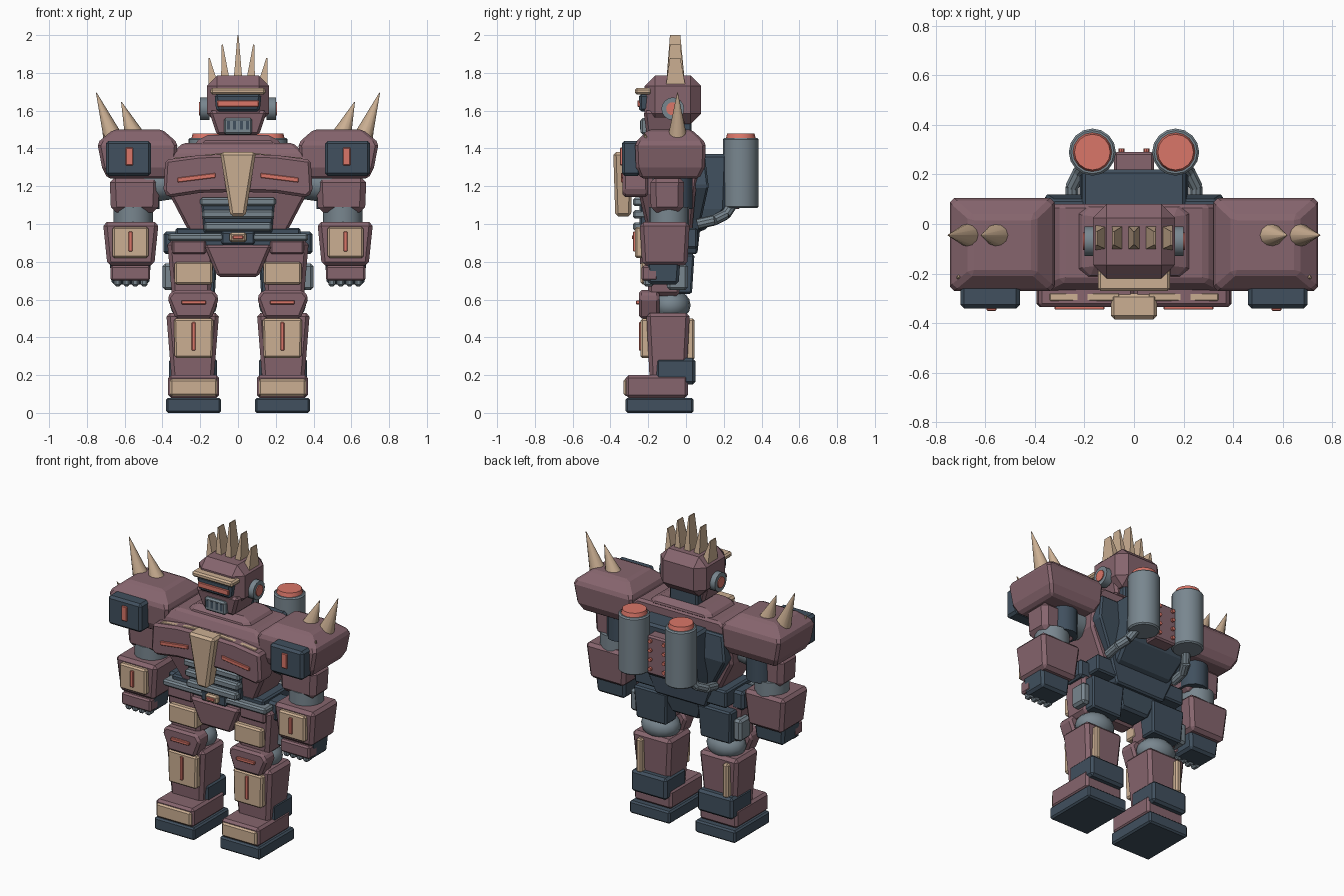
import bpy
import bmesh
import math
from mathutils import Vector

if "Cube" in bpy.data.objects:
    bpy.data.objects.remove(bpy.data.objects["Cube"], do_unlink=True)


def material(name, red, green, blue):
    mat = bpy.data.materials.new(name)
    mat.use_nodes = True
    mat.diffuse_color = (red, green, blue, 1)
    mat.node_tree.nodes["Principled BSDF"].inputs["Base Color"].default_value = (red, green, blue, 1)
    return mat


mauve = material("mauve armour", 0.24, 0.13, 0.155)
slate = material("dark slate", 0.052, 0.08, 0.112)
grey = material("steel grey", 0.19, 0.24, 0.275)
tan = material("tan trim", 0.6, 0.43, 0.29)
red = material("coral red", 0.7, 0.18, 0.14)


def finish(name, mat, bm, bevel=0.0, both=False, smooth=False):
    """Turn a bmesh into an object, chamfered and mirrored if asked."""
    bmesh.ops.recalc_face_normals(bm, faces=bm.faces)
    mesh = bpy.data.meshes.new(name)
    bm.to_mesh(mesh)
    bm.free()
    mesh.materials.append(mat)
    if smooth:
        for poly in mesh.polygons:
            poly.use_smooth = True
        mesh.set_sharp_from_angle(angle=math.radians(35))
    obj = bpy.data.objects.new(name, mesh)
    bpy.context.collection.objects.link(obj)
    if bevel:
        mod = obj.modifiers.new("chamfer", "BEVEL")
        mod.width = bevel
        mod.segments = 1
        mod.limit_method = "ANGLE"
    if both:
        obj.modifiers.new("mirror", "MIRROR")
    return obj


def skin(bm, rings):
    """Join rings of equal length and cap both ends."""
    rings = [[bm.verts.new(p) for p in ring] for ring in rings]
    count = len(rings[0])
    for low, high in zip(rings, rings[1:]):
        for i in range(count):
            j = (i + 1) % count
            bm.faces.new((low[i], low[j], high[j], high[i]))
    bm.faces.new(rings[0])
    bm.faces.new(rings[-1])


def loft(name, mat, levels, bevel=0.01, both=False):
    """Stack of rectangles, each (z, x range, y range)."""
    bm = bmesh.new()
    skin(bm, [[(x[0], y[0], z), (x[1], y[0], z), (x[1], y[1], z), (x[0], y[1], z)]
              for z, x, y in levels])
    return finish(name, mat, bm, bevel, both)


def scaled(span, factor):
    mid, half = (span[0] + span[1]) / 2, (span[1] - span[0]) / 2
    return (mid - half * factor, mid + half * factor)


def box(name, mat, x, y, z, bottom=(1, 1), bevel=0.01, both=False):
    """Box whose lower face may be scaled in x and y."""
    x = x if isinstance(x, tuple) else (-x, x)
    low = (z[0], scaled(x, bottom[0]), scaled(y, bottom[1]))
    return loft(name, mat, [low, (z[1], x, y)], bevel, both)


def plate(name, mat, outline, y, bevel=0.008, both=False):
    """Outline of (x, z) points extruded in y."""
    bm = bmesh.new()
    skin(bm, [[(px, depth, pz) for px, pz in outline] for depth in y])
    return finish(name, mat, bm, bevel, both)


def rod(name, mat, start, end, r1, r2=None, both=False, sides=16, bevel=0.0):
    """Cylinder or cone between two points."""
    start, end = Vector(start), Vector(end)
    axis = end - start
    bm = bmesh.new()
    bmesh.ops.create_cone(bm, cap_ends=True, segments=sides, radius1=r1,
                          radius2=r1 if r2 is None else r2, depth=axis.length)
    bm.transform(axis.to_track_quat("Z", "Y").to_matrix().to_4x4())
    bmesh.ops.translate(bm, verts=bm.verts, vec=(start + end) / 2)
    return finish(name, mat, bm, bevel, both, smooth=True)


def ball(name, mat, centre, size, both=True):
    bm = bmesh.new()
    bmesh.ops.create_uvsphere(bm, u_segments=16, v_segments=8, radius=1)
    bmesh.ops.scale(bm, verts=bm.verts, vec=size)
    bmesh.ops.translate(bm, verts=bm.verts, vec=centre)
    return finish(name, mat, bm, both=both, smooth=True)


# Feet and shins
box("foot_sole", slate, x=(0.09, 0.38), y=(-0.32, 0.04), z=(0, 0.08), both=True)
box("foot_upper", mauve, x=(0.1, 0.37), y=(-0.32, 0.01), z=(0.08, 0.2), bevel=0.015, both=True)
box("toe_plate", tan, x=(0.11, 0.36), y=(-0.33, -0.3), z=(0.09, 0.18), both=True)
box("shin", mauve, x=(0.1, 0.38), y=(-0.21, 0.02), z=(0.18, 0.53), bottom=(0.8, 0.85), bevel=0.02, both=True)
box("shin_plate", tan, x=(0.13, 0.34), y=(-0.24, -0.15), z=(0.29, 0.5), bottom=(0.95, 1), both=True)
box("shin_stripe", red, x=(0.225, 0.245), y=(-0.25, -0.23), z=(0.33, 0.48), bevel=0.003, both=True)
box("ankle_cuff", slate, x=(0.11, 0.365), y=(-0.16, 0.05), z=(0.15, 0.29), bevel=0.015, both=True)
box("calf_strip", tan, x=(0.29, 0.33), y=(-0.02, 0.045), z=(0.28, 0.5), both=True)

# Knees and thighs
ball("knee_joint", grey, (0.235, -0.08, 0.57), (0.125, 0.105, 0.085))
plate("knee_guard", mauve, [(0.14, 0.5), (0.33, 0.5), (0.375, 0.61), (0.345, 0.65), (0.13, 0.65), (0.1, 0.61)],
      y=(-0.25, -0.14), bevel=0.015, both=True)
box("knee_stripe", red, x=(0.17, 0.3), y=(-0.265, -0.24), z=(0.575, 0.595), bevel=0.003, both=True)
box("thigh", mauve, x=(0.12, 0.375), y=(-0.21, -0.02), z=(0.62, 0.91), bottom=(0.8, 0.9), bevel=0.02, both=True)
box("thigh_plate", tan, x=(0.135, 0.335), y=(-0.24, -0.15), z=(0.68, 0.8), both=True)
box("thigh_back", slate, x=(0.11, 0.35), y=(-0.09, 0.045), z=(0.63, 0.84), bottom=(0.9, 0.8), both=True)
box("hip_holster", grey, x=(0.34, 0.4), y=(-0.1, 0.01), z=(0.65, 0.79), bevel=0.015, both=True)
box("hip_pod", slate, x=(0.31, 0.395), y=(-0.16, -0.02), z=(0.84, 0.96), bevel=0.015, both=True)

# Pelvis and belt
box("pelvis_core", slate, x=0.2, y=(-0.18, 0.06), z=(0.72, 0.96), bottom=(0.5, 0.6), bevel=0.015)
box("pelvis_guard", mauve, x=0.18, y=(-0.25, -0.12), z=(0.72, 0.89), bottom=(0.6, 0.8), bevel=0.015)
box("hip_guard", mauve, x=(0.17, 0.35), y=(-0.23, -0.05), z=(0.84, 0.915), both=True)
box("belt_core", slate, x=0.33, y=(-0.21, 0.06), z=(0.87, 0.98))
box("belt", grey, x=(0.065, 0.37), y=(-0.25, -0.16), z=(0.91, 0.95), both=True)
box("belt_front", slate, x=0.09, y=(-0.255, -0.16), z=(0.89, 0.96))
box("buckle", tan, x=0.045, y=(-0.28, -0.22), z=(0.905, 0.955))
box("buckle_light", red, x=0.028, y=(-0.287, -0.27), z=(0.92, 0.94), bevel=0.004)

# Torso
loft("torso", mauve, [(0.94, (-0.25, 0.25), (-0.2, 0.03)), (1.16, (-0.365, 0.365), (-0.25, 0.05)),
                      (1.36, (-0.37, 0.37), (-0.27, 0.08)), (1.43, (-0.29, 0.29), (-0.23, 0.08))], bevel=0.015)
box("collar", mauve, x=0.19, y=(-0.2, 0.06), z=(1.4, 1.47), bottom=(1.3, 1.15), bevel=0.03)
box("abdomen", slate, x=0.2, y=(-0.245, -0.1), z=(0.95, 1.18), bottom=(0.9, 1))
for i in range(3):
    box("abdomen_rib", grey, x=0.2 - i * 0.01, y=(-0.28, -0.18), z=(1.095 - i * 0.066, 1.14 - i * 0.066))
plate("chest_plate", mauve, [(0, 1.17), (0.2, 1.165), (0.365, 1.14), (0.395, 1.17), (0.385, 1.34), (0.2, 1.365), (0, 1.37)],
      y=(-0.335, -0.2), bevel=0.015, both=True)
plate("chest_stripe", red, [(0.12, 1.245), (0.32, 1.22), (0.32, 1.245), (0.12, 1.27)],
      y=(-0.345, -0.32), bevel=0.003, both=True)
plate("chest_trim", tan, [(0.06, 1.36), (0.34, 1.338), (0.34, 1.35), (0.06, 1.378)],
      y=(-0.31, -0.28), bevel=0.003, both=True)
box("sternum", tan, x=0.095, y=(-0.385, -0.28), z=(1.04, 1.38), bottom=(0.42, 0.8), bevel=0.015)

# Backpack with tanks
loft("back_plate", slate, [(0.84, (-0.18, 0.18), (-0.05, 0.06)), (1.02, (-0.25, 0.25), (-0.05, 0.08)),
                           (1.2, (-0.36, 0.36), (-0.05, 0.12)), (1.36, (-0.33, 0.33), (-0.05, 0.1))])
loft("backpack", slate, [(0.96, (-0.2, 0.2), (0, 0.09)), (1.08, (-0.22, 0.22), (0, 0.21)),
                         (1.37, (-0.21, 0.21), (0, 0.22))], bevel=0.015)
box("spine_panel", mauve, x=0.08, y=(0.18, 0.29), z=(1.08, 1.33))
for row in range(4):
    z = 1.12 + row * 0.06
    rod("spine_light", red, (0.05, 0.28, z), (0.05, 0.305, z), 0.012, both=True, sides=8)
rod("tank", grey, (0.168, 0.29, 1.085), (0.168, 0.29, 1.455), 0.095, both=True, bevel=0.008)
rod("tank_cap", red, (0.168, 0.29, 1.45), (0.168, 0.29, 1.48), 0.08, 0.072, both=True)
pipe = [(0.19, 0.25, 1.11), (0.22, 0.21, 1.05), (0.25, 0.15, 1.02), (0.25, 0.06, 1.0)]
for start, end in zip(pipe, pipe[1:]):
    rod("tank_pipe", grey, start, end, 0.028, both=True, sides=10)

# Shoulders
loft("pauldron", mauve, [(1.24, (0.36, 0.69), (-0.24, 0.07)), (1.3, (0.33, 0.72), (-0.265, 0.1)),
                         (1.43, (0.32, 0.745), (-0.27, 0.105)), (1.5, (0.4, 0.66), (-0.2, 0.03))],
     bevel=0.015, both=True)
box("shoulder_box", slate, x=(0.46, 0.7), y=(-0.34, -0.24), z=(1.255, 1.44), bevel=0.015, both=True)
box("shoulder_light", red, x=(0.555, 0.595), y=(-0.35, -0.32), z=(1.31, 1.405), bevel=0.004, both=True)
rod("outer_spike", tan, (0.655, -0.045, 1.44), (0.75, -0.045, 1.695), 0.055, 0.002, both=True, sides=12)
rod("inner_spike", tan, (0.545, -0.045, 1.46), (0.617, -0.045, 1.645), 0.055, 0.002, both=True, sides=12)
rod("small_spike", tan, (0.69, -0.2, 1.42), (0.715, -0.22, 1.48), 0.02, 0.002, both=True, sides=6)

# Arms and hands
rod("shoulder_joint", grey, (0.36, -0.09, 1.22), (0.5, -0.09, 1.2), 0.09, both=True)
rod("armpit_sleeve", slate, (0.5, -0.05, 1.08), (0.5, -0.05, 1.3), 0.085, both=True, sides=12)
box("upper_arm", mauve, x=(0.415, 0.68), y=(-0.19, -0.01), z=(1.06, 1.25), bottom=(0.94, 0.95), bevel=0.03, both=True)
rod("elbow", grey, (0.555, -0.09, 0.97), (0.555, -0.09, 1.09), 0.105, both=True)
box("forearm", mauve, x=(0.42, 0.715), y=(-0.245, 0.02), z=(0.78, 1.01), bottom=(0.84, 0.9), bevel=0.02, both=True)
box("forearm_plate", tan, x=(0.475, 0.665), y=(-0.27, -0.2), z=(0.82, 0.985), both=True)
box("forearm_stripe", red, x=(0.558, 0.58), y=(-0.28, -0.25), z=(0.855, 0.96), bevel=0.003, both=True)
box("hand", slate, x=(0.46, 0.68), y=(-0.21, -0.03), z=(0.68, 0.81), bottom=(0.9, 0.9), bevel=0.015, both=True)
box("knuckle_guard", mauve, x=(0.465, 0.675), y=(-0.235, -0.15), z=(0.7, 0.78), both=True)
for i in range(4):
    left = 0.478 + i * 0.047
    box("finger", grey, x=(left, left + 0.037), y=(-0.225, -0.17), z=(0.67, 0.71), both=True)

# Head
box("neck", slate, x=0.1, y=(-0.15, 0.03), z=(1.4, 1.56))
box("head", mauve, x=0.165, y=(-0.22, 0.08), z=(1.53, 1.785), bevel=0.055)
box("jaw", mauve, x=0.155, y=(-0.225, 0), z=(1.47, 1.6), bottom=(0.72, 0.85), bevel=0.015)
box("mouth_plate", grey, x=0.075, y=(-0.24, -0.15), z=(1.475, 1.56))
for x in (0.018, 0.05):
    box("mouth_slot", slate, x=(x - 0.008, x + 0.008), y=(-0.244, -0.236), z=(1.5, 1.545), bevel=0, both=True)
box("visor_frame", slate, x=0.125, y=(-0.25, -0.15), z=(1.595, 1.69), bottom=(0.92, 1), bevel=0.015)
box("visor", red, x=0.11, y=(-0.257, -0.23), z=(1.62, 1.655), bevel=0.004)
box("brow", tan, x=0.145, y=(-0.27, -0.18), z=(1.685, 1.72))
rod("ear", grey, (0.15, -0.07, 1.61), (0.2, -0.07, 1.61), 0.06, both=True)
rod("ear_light", red, (0.19, -0.07, 1.61), (0.206, -0.07, 1.61), 0.035, both=True)


# Crest of five flat blades
def blade(name, x, tip_x, height, both):
    return loft(name, tan, [(1.74, (x - 0.025, x + 0.025), (-0.105, -0.005)),
                            (height, (tip_x - 0.003, tip_x + 0.003), (-0.085, -0.03))], bevel=0, both=both)


blade("crest_centre", 0, 0, 2.0, False)
blade("crest_middle", 0.065, 0.083, 1.95, True)
blade("crest_outer", 0.13, 0.153, 1.88, True)
